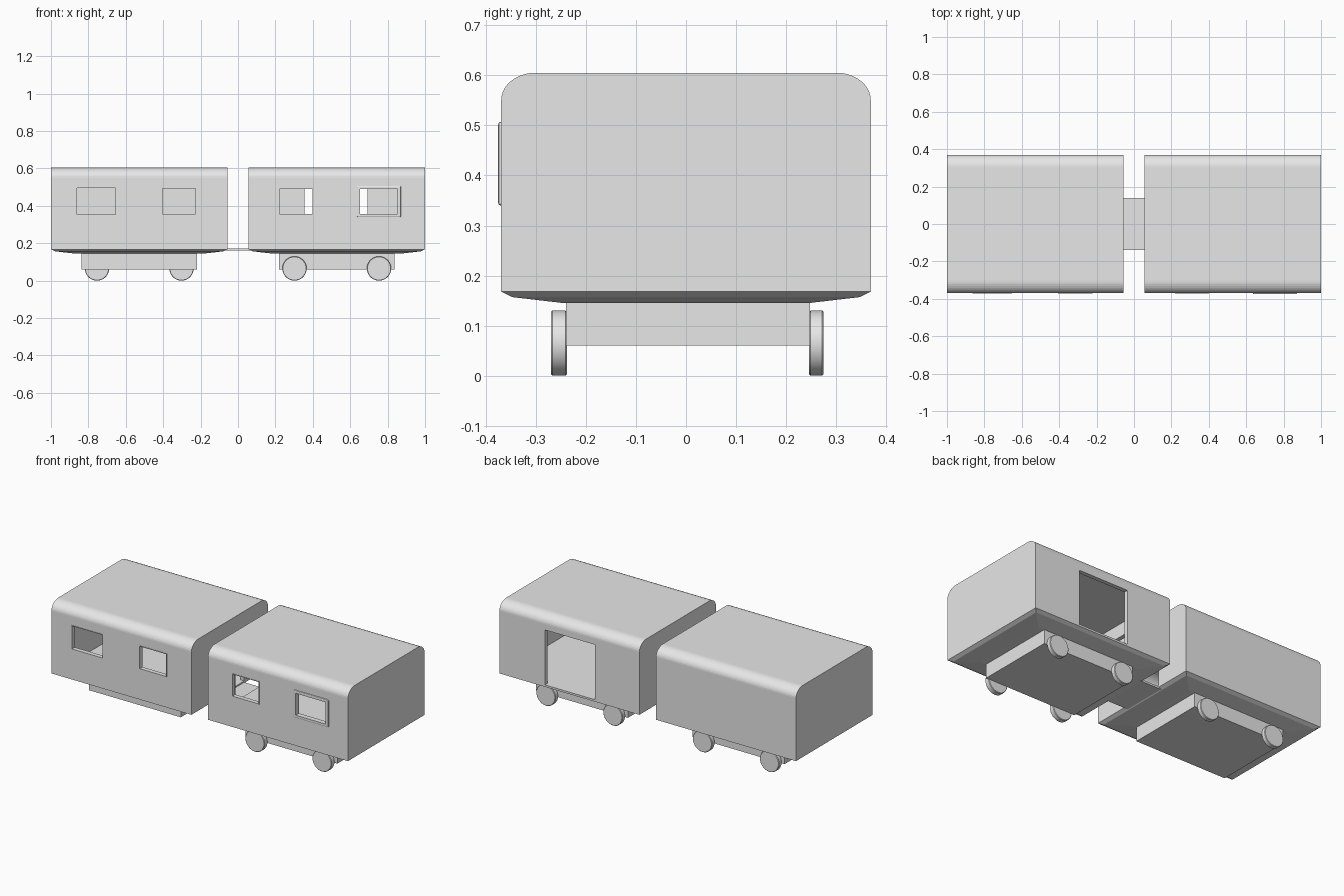
import bpy, bmesh
from math import sin, cos, pi

if "Cube" in bpy.data.objects:
    bpy.data.objects.remove(bpy.data.objects["Cube"])

grey = bpy.data.materials.new("plain grey")
grey.use_nodes = True
grey.diffuse_color = (0.8, 0.8, 0.8, 1)
grey.node_tree.nodes["Principled BSDF"].inputs["Base Color"].default_value = (0.8, 0.8, 0.8, 1)

HALF_W = 0.369
HALF_L = 0.472
WALL = 0.025
BASE, FLOOR, ROOF = 0.168, 0.18, 0.605


def loft(name, rings):
    """Closed solid from a list of matching rings of points."""
    bm = bmesh.new()
    loops = [[bm.verts.new(p) for p in ring] for ring in rings]
    for a, b in zip(loops, loops[1:]):
        for i in range(len(a)):
            j = (i + 1) % len(a)
            bm.faces.new((a[i], a[j], b[j], b[i]))
    bm.faces.new(loops[0])
    bm.faces.new(loops[-1])
    bmesh.ops.recalc_face_normals(bm, faces=bm.faces)
    mesh = bpy.data.meshes.new(name)
    bm.to_mesh(mesh)
    bm.free()
    mesh.materials.append(grey)
    obj = bpy.data.objects.new(name, mesh)
    bpy.context.collection.objects.link(obj)
    return obj


def rect(x0, x1, y0, y1, z):
    return [(x0, y0, z), (x1, y0, z), (x1, y1, z), (x0, y1, z)]


def box(name, x0, x1, y0, y1, z0, z1):
    return loft(name, [rect(x0, x1, y0, y1, z0), rect(x0, x1, y0, y1, z1)])


def arch(name, x0, x1, inset, bottom):
    """Carriage section with rounded roof shoulders, extruded along x."""
    w, top = HALF_W - inset, ROOF - inset
    rx, rz, n = 0.068, 0.055, 10
    half = [(w - rx + rx * cos(i * pi / 2 / n), top - rz + rz * sin(i * pi / 2 / n))
            for i in range(n + 1)]
    section = [(w, bottom)] + half + [(-y, z) for y, z in reversed(half)] + [(-w, bottom)]
    return loft(name, [[(x, y, z) for y, z in section] for x in (x0, x1)])


def apply(obj, kind, **settings):
    mod = obj.modifiers.new(kind.lower(), kind)
    for key, value in settings.items():
        setattr(mod, key, value)
    bpy.context.view_layer.objects.active = obj
    bpy.ops.object.modifier_apply(modifier=mod.name)


def cut(obj, cutter):
    apply(obj, 'BOOLEAN', operation='DIFFERENCE', solver='EXACT', object=cutter)
    bpy.data.objects.remove(cutter)


def frame(name, x0, x1, z0, z1, width, depth, soft):
    """Window surround standing slightly proud of the front wall."""
    outer = box(name, x0 - width, x1 + width, -HALF_W - depth, -HALF_W + WALL * 0.5,
                z0 - width, z1 + width)
    if soft:
        apply(outer, 'BEVEL', width=0.005, segments=2)
    cut(outer, box("cutter", x0, x1, -1, 0, z0, z1))


def wheel(name, x, y0, y1):
    r, n, edge = 0.065, 32, 0.003
    def ring(y, radius):
        return [(x + radius * cos(2 * pi * i / n), y, r + radius * sin(2 * pi * i / n))
                for i in range(n)]
    obj = loft(name, [ring(y0, r - edge), ring(y0 + edge, r),
                      ring(y1 - edge, r), ring(y1, r - edge)])
    bpy.context.view_layer.objects.active = obj
    obj.select_set(True)
    bpy.ops.object.shade_smooth_by_angle()
    obj.select_set(False)


def carriage(side, cx, windows, door, wheel_sides):
    x0, x1 = cx - HALF_L, cx + HALF_L
    # hollow shell
    body = arch(side + "_body", x0, x1, 0, BASE)
    cut(body, arch("cutter", x0 + WALL, x1 - WALL, WALL, FLOOR))
    # front windows
    for a, b, z0, z1, width, depth, soft in windows:
        cut(body, box("cutter", a, b, -1, -0.2, z0, z1))
        frame(side + "_window_frame", a, b, z0, z1, width, depth, soft)
    # side door at the back
    if door:
        cut(body, box("cutter", door[0], door[1], 0.2, 1, FLOOR, 0.515))
    # passage towards the other carriage
    inner = x0 if cx > 0 else x1
    cut(body, box("cutter", inner - 0.05, inner + 0.05, -0.14, 0.14, FLOOR, 0.5))
    # tapered underside
    loft(side + "_underframe", [
        rect(x0 + d, x1 - d, -HALF_W + d, HALF_W - d, z)
        for d, z in ((0, BASE), (0.022, 0.157), (0.125, 0.145))])
    # chassis and wheels
    box(side + "_chassis", cx - 0.31, cx + 0.31, -0.24, 0.248, 0.06, 0.15)
    for dx in (-0.226, 0.226):
        if "front" in wheel_sides:
            wheel(side + "_front_wheel", cx + dx, -0.27, -0.238)
        if "back" in wheel_sides:
            wheel(side + "_back_wheel", cx + dx, 0.246, 0.275)


thin = (0.004, 0.002, False)
carriage("right", -0.528, [(-0.86, -0.655, 0.355, 0.495, *thin),
                           (-0.403, -0.226, 0.357, 0.493, *thin)], None, ("back",))
carriage("left", 0.528, [(0.222, 0.398, 0.357, 0.49, *thin),
                         (0.652, 0.854, 0.357, 0.49, 0.017, 0.006, True)],
         (0.355, 0.693), ("front", "back"))

# walkway between the carriages
box("connector_plate", -0.075, 0.075, -0.14, 0.14, 0.16, 0.172)
